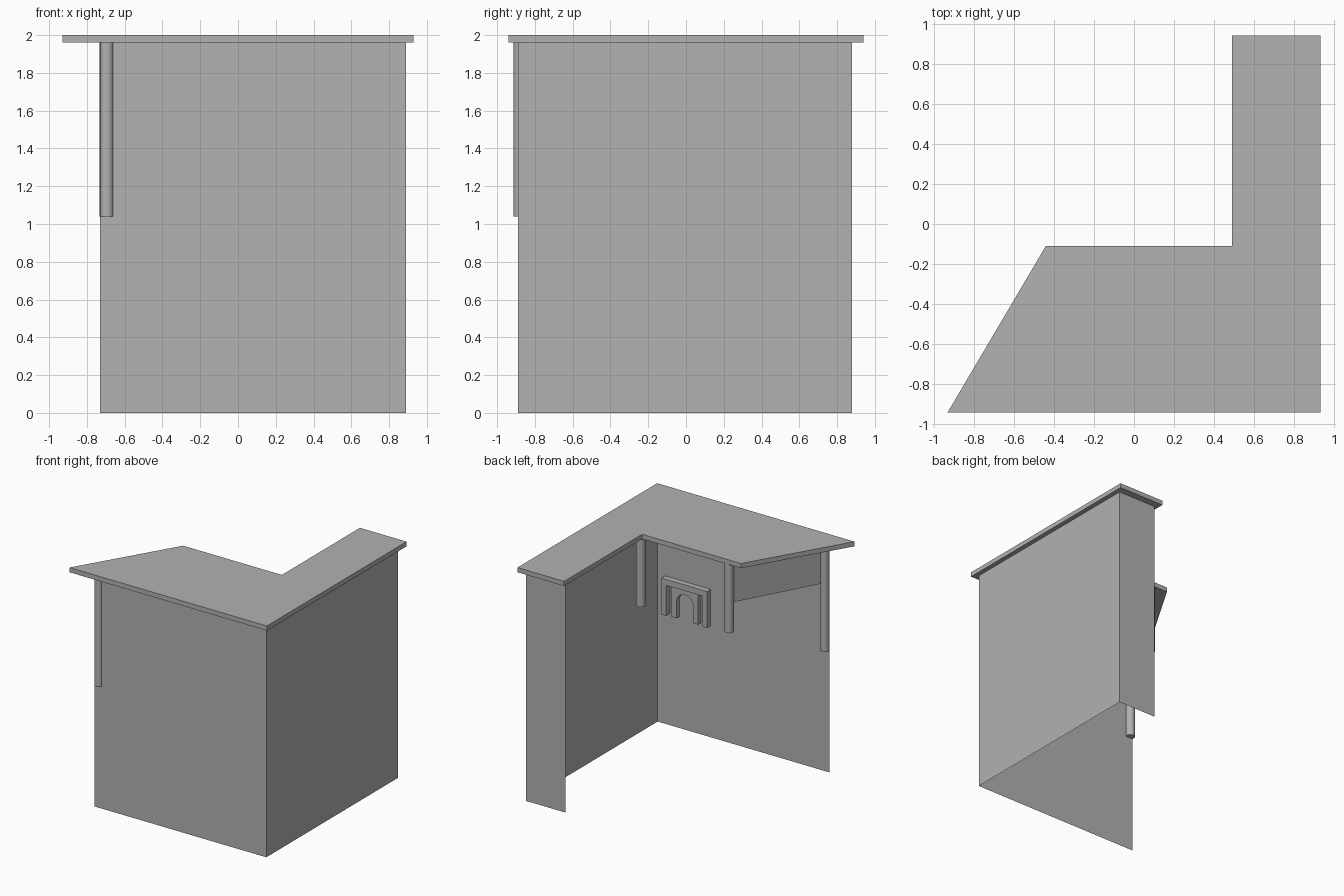
import bpy, bmesh, math
from mathutils import Vector

cube = bpy.data.objects.get("Cube")
if cube:
    bpy.data.objects.remove(cube, do_unlink=True)

grey = bpy.data.materials.new("plain_grey")
grey.use_nodes = True
grey.diffuse_color = (0.445, 0.445, 0.445, 1)
grey.node_tree.nodes["Principled BSDF"].inputs["Base Color"].default_value = grey.diffuse_color

ROOF_BASE, ROOF_TOP = 1.96, 2.0
FRONT, SIDE, BACK = -0.89, 0.89, 0.88


def finish(name, bm):
    mesh = bpy.data.meshes.new(name)
    bm.to_mesh(mesh)
    bm.free()
    mesh.materials.append(grey)
    obj = bpy.data.objects.new(name, mesh)
    bpy.context.collection.objects.link(obj)
    return obj


def prism(name, outline, direction):
    """Extrude a flat outline along a direction."""
    bm = bmesh.new()
    face = bm.faces.new([bm.verts.new(p) for p in outline])
    grown = bmesh.ops.extrude_face_region(bm, geom=[face], use_keep_orig=True)["geom"]
    moved = [g for g in grown if isinstance(g, bmesh.types.BMVert)]
    bmesh.ops.translate(bm, verts=moved, vec=Vector(direction))
    bmesh.ops.recalc_face_normals(bm, faces=bm.faces[:])
    return finish(name, bm)


def sheet(name, a, b, low, high):
    """Upright flat panel between two plan points."""
    bm = bmesh.new()
    corners = [(*a, low), (*b, low), (*b, high), (*a, high)]
    bm.faces.new([bm.verts.new(p) for p in corners])
    return finish(name, bm)


def column(name, spot, low, radius=0.037):
    bm = bmesh.new()
    bmesh.ops.create_cone(bm, cap_ends=True, segments=32, radius1=radius,
                          radius2=radius, depth=ROOF_BASE - low)
    bmesh.ops.translate(bm, verts=bm.verts[:], vec=(*spot, (ROOF_BASE + low) / 2))
    for face in bm.faces:
        face.smooth = len(face.verts) == 4
    for edge in bm.edges:
        edge.smooth = all(f.smooth for f in edge.link_faces)
    return finish(name, bm)


def box_on_wall(name, x0, x1, z0, z1, depth):
    outline = [(x0, FRONT, z0), (x1, FRONT, z0), (x1, FRONT, z1), (x0, FRONT, z1)]
    return prism(name, outline, (0, depth, 0))


# Roof slab
plan = [(-0.93, -0.94), (0.93, -0.94), (0.93, 0.94),
        (0.49, 0.94), (0.49, -0.11), (-0.44, -0.11)]
prism("roof_slab", [(x, y, ROOF_BASE) for x, y in plan], (0, 0, ROOF_TOP - ROOF_BASE))

# Thin walls
sheet("front_wall", (-0.73, FRONT), (SIDE, FRONT), 0, ROOF_BASE)
sheet("side_wall", (SIDE, FRONT), (SIDE, BACK), 0, ROOF_BASE)
sheet("back_wall", (SIDE, BACK), (0.52, BACK), 0, ROOF_BASE)

# Columns and the slanted panel hung between two of them
outer, middle, inner = (-0.695, -0.875), (-0.30, -0.15), (0.53, -0.15)
column("outer_column", outer, 1.04)
column("middle_column", middle, 1.37)
column("inner_column", inner, 1.37)
sheet("slanted_panel", outer, middle, 1.61, ROOF_BASE)

# Fireplace surround on the inside of the front wall
base, lintel, top = 0.95, 1.21, 1.26
box_on_wall("mantel", 0.39, 0.82, lintel, top, 0.05)
box_on_wall("mantel_right_leg", 0.39, 0.435, base, lintel, 0.05)
box_on_wall("mantel_left_leg", 0.775, 0.82, base, lintel, 0.05)

# Arched opening between the legs
mid, half, radius = 0.605, 0.125, 0.08
spring = 1.17 - radius
arch = [(mid + radius * math.cos(math.pi * i / 12),
         spring + radius * math.sin(math.pi * i / 12)) for i in range(13)]
profile = [(mid + half, base), (mid + radius, base), *arch, (mid - radius, base),
           (mid - half, base), (mid - half, lintel), (mid + half, lintel)]
prism("hearth_arch", [(x, FRONT, z) for x, z in profile], (0, 0.04, 0))
